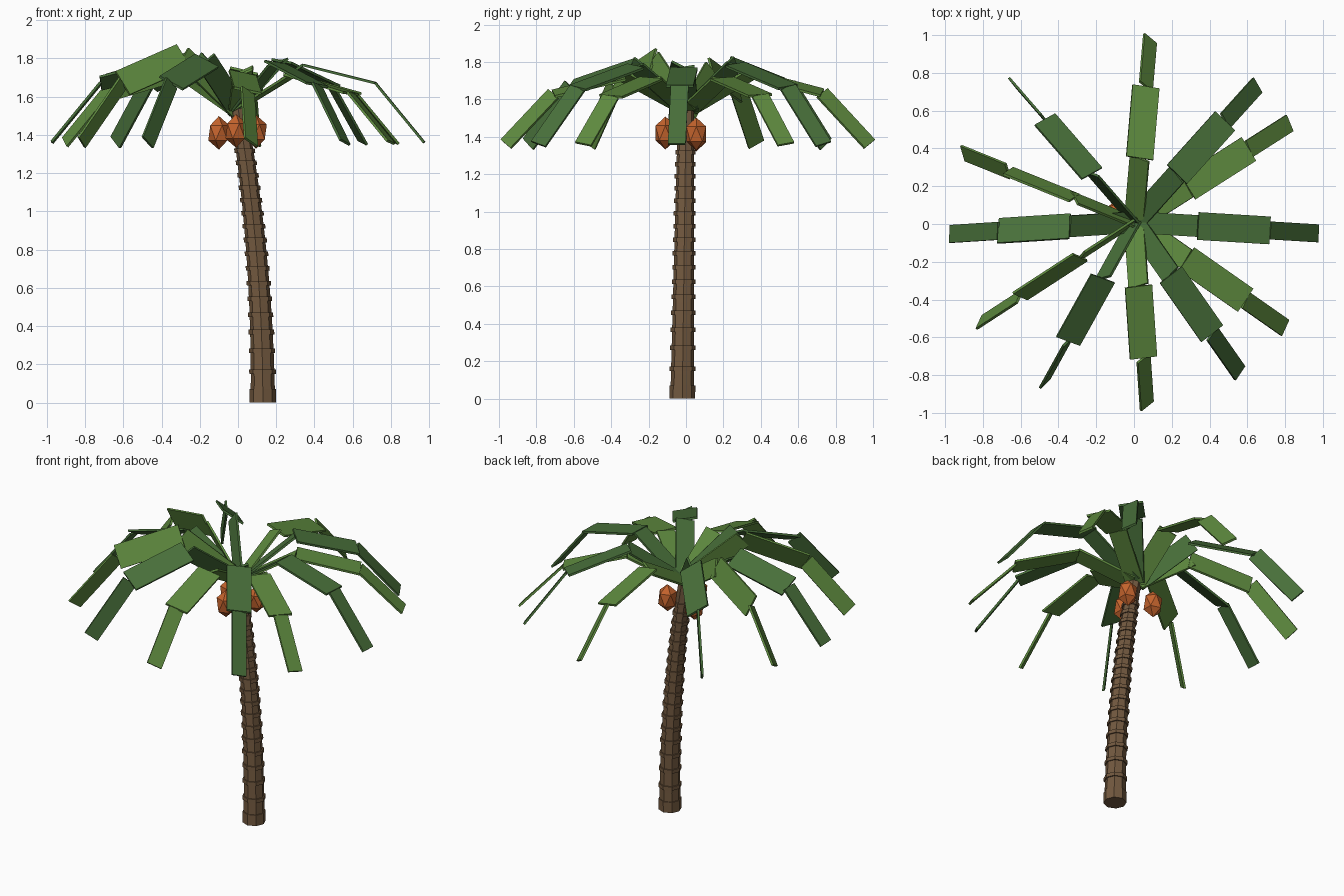
import bpy, bmesh, math
from mathutils import Vector, Matrix

cube = bpy.data.objects.get("Cube")
if cube:
    bpy.data.objects.remove(cube, do_unlink=True)


def material(name, rgb):
    mat = bpy.data.materials.new(name)
    mat.use_nodes = True
    mat.diffuse_color = (*rgb, 1)
    mat.node_tree.nodes["Principled BSDF"].inputs["Base Color"].default_value = (*rgb, 1)
    return mat


bark = material("bark_brown", (0.17, 0.10, 0.05))
dark_leaf = material("dark_leaf_green", (0.065, 0.16, 0.042))
light_leaf = material("light_leaf_green", (0.115, 0.26, 0.05))
husk = material("coconut_orange", (0.55, 0.125, 0.026))


def finish(bm, name, mat):
    bmesh.ops.recalc_face_normals(bm, faces=bm.faces)
    mesh = bpy.data.meshes.new(name)
    bm.to_mesh(mesh)
    bm.free()
    mesh.materials.append(mat)
    obj = bpy.data.objects.new(name, mesh)
    bpy.context.collection.objects.link(obj)
    return obj


# Curved trunk: an eight-sided loft with raised rings
HEIGHT, SIDES = 1.54, 8


def trunk_center(z):
    t = z / HEIGHT
    return Vector((0.13 - 0.13 * t * t, -0.02 + 0.02 * t, z))


def trunk_radius(z):
    return 0.064 - 0.021 * z / HEIGHT


def loft(bm, sections):
    loops = []
    for center, radius in sections:
        loops.append([bm.verts.new(center + radius * Vector((math.cos(a), math.sin(a), 0)))
                      for a in (math.tau * i / SIDES for i in range(SIDES))])
    for low, high in zip(loops, loops[1:]):
        for i in range(SIDES):
            j = (i + 1) % SIDES
            bm.faces.new((low[i], low[j], high[j], high[i]))
    bm.faces.new(loops[0][::-1])
    bm.faces.new(loops[-1])


bm = bmesh.new()
levels = [HEIGHT * i / 12 for i in range(13)]
loft(bm, [(trunk_center(z), trunk_radius(z)) for z in levels])
finish(bm, "trunk", bark)

bm = bmesh.new()
loft(bm, [(trunk_center(z), 0.069) for z in (0, 0.07)])
for k in range(1, 18):
    z = 0.16 * k ** 0.76
    loft(bm, [(trunk_center(h), trunk_radius(z) + 0.008) for h in (z - 0.012, z + 0.012)])
finish(bm, "trunk_rings", bark)

# Fronds: three flat boards each, rising, levelling, then drooping
crown = Vector((0, 0.01, 0))
WIDTHS = (0.115, 0.147, 0.095)
THICKNESS = 0.013


def add_board(bm, start, end, width):
    span = end - start
    turn = Vector((1, 0, 0)).rotation_difference(span.normalized()).to_matrix().to_4x4()
    size = Matrix.Diagonal((span.length, width, THICKNESS, 1))
    bmesh.ops.create_cube(bm, size=1, matrix=Matrix.Translation((start + end) / 2) @ turn @ size)


# Direction, knee height and elbow height of each frond
fronds = [(-3.5, 1.765, 1.67), (32.5, 1.71, 1.62), (48, 1.785, 1.665), (85, 1.735, 1.635),
          (131, 1.785, 1.67), (158, 1.755, 1.65), (183.7, 1.77, 1.67), (213, 1.81, 1.67),
          (241, 1.785, 1.67), (274, 1.72, 1.63), (305, 1.775, 1.66), (325, 1.71, 1.615)]
for i, (angle, knee, elbow) in enumerate(fronds):
    a = math.radians(angle)
    out = Vector((math.cos(a), math.sin(a), 0))
    path = [crown + out * r + Vector((0, 0, z))
            for r, z in ((0.01, 1.54), (0.34, knee), (0.72, elbow), (0.975, 1.36))]
    bm = bmesh.new()
    for start, end, width in zip(path, path[1:], WIDTHS):
        add_board(bm, start, end, width)
    finish(bm, f"frond_{i + 1}", light_leaf if i % 2 else dark_leaf)

# Coconuts hanging below the crown
for i, spot in enumerate([(-0.01, -0.11, 1.42), (-0.1, 0.055, 1.41), (0.095, 0.055, 1.415)]):
    bm = bmesh.new()
    bmesh.ops.create_icosphere(bm, subdivisions=1, radius=1,
                               matrix=Matrix.Translation(spot) @ Matrix.Diagonal((0.062, 0.062, 0.088, 1)))
    finish(bm, f"coconut_{i + 1}", husk)
